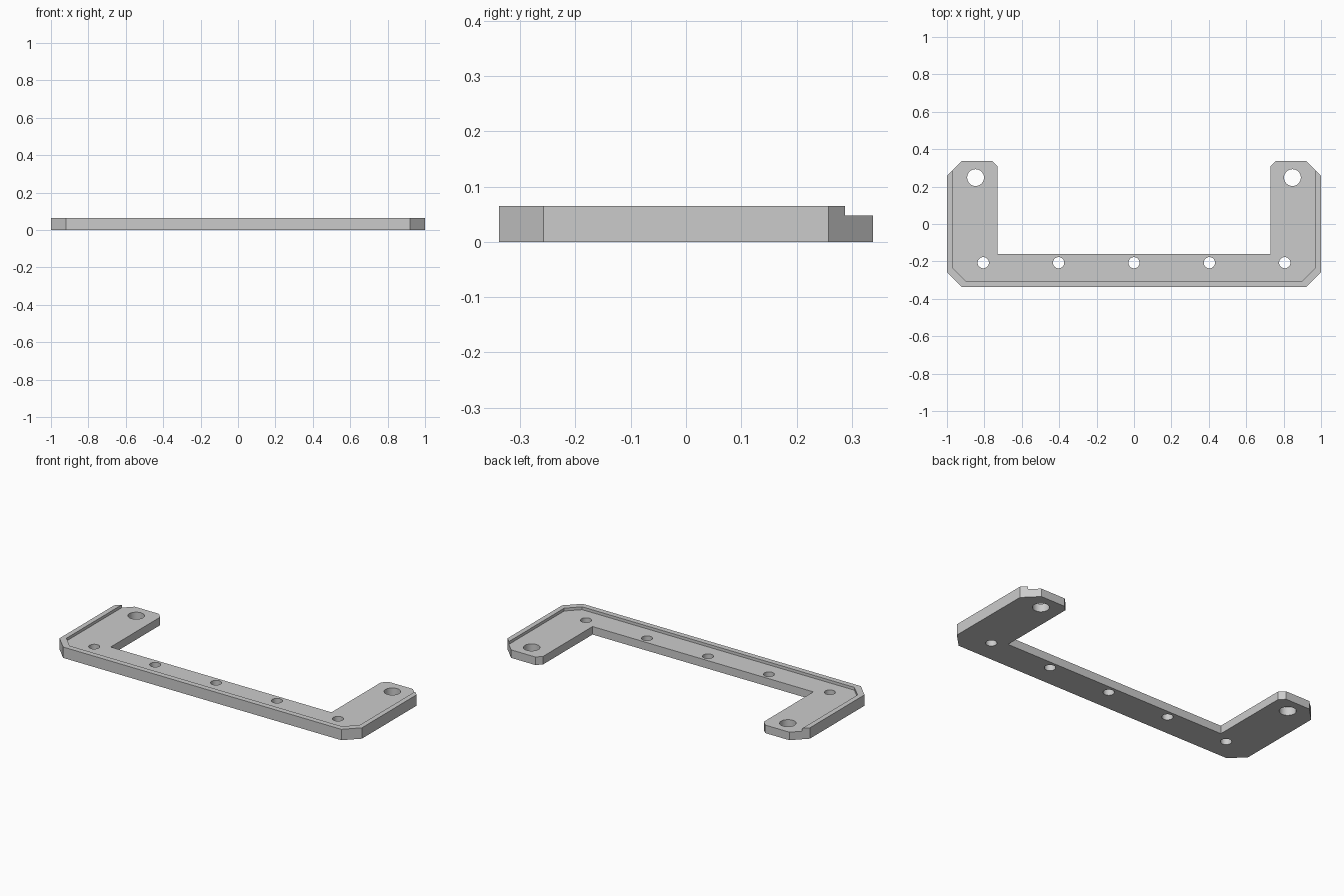
import bpy, bmesh
from mathutils import Matrix

cube = bpy.data.objects.get("Cube")
if cube:
    bpy.data.objects.remove(cube, do_unlink=True)

PLATE_TOP, RIM_TOP = 0.048, 0.065
HALF_Y = 0.338

grey = bpy.data.materials.new("light grey")
grey.use_nodes = True
grey.diffuse_color = (0.6, 0.6, 0.6, 1)
grey.node_tree.nodes["Principled BSDF"].inputs["Base Color"].default_value = (0.6, 0.6, 0.6, 1)


def make_object(name, bm):
    bmesh.ops.recalc_face_normals(bm, faces=bm.faces)
    mesh = bpy.data.meshes.new(name)
    bm.to_mesh(mesh)
    bm.free()
    mesh.materials.append(grey)
    obj = bpy.data.objects.new(name, mesh)
    bpy.context.collection.objects.link(obj)
    return obj


def mirrored_prism(name, half, z0, z1):
    """Extrude an outline given by its +x half, mirrored across x = 0."""
    outline = half + [(-x, y) for x, y in reversed(half)]
    bm = bmesh.new()
    face = bm.faces.new([bm.verts.new((x, y, z0)) for x, y in outline])
    top = bmesh.ops.extrude_face_region(bm, geom=[face])["geom"]
    verts = [v for v in top if isinstance(v, bmesh.types.BMVert)]
    bmesh.ops.translate(bm, verts=verts, vec=(0, 0, z1 - z0))
    return make_object(name, bm)


# U-shaped bracket with chamfered corners
bracket = mirrored_prism("bracket", [
    (0.92, -HALF_Y), (1, -0.258), (1, 0.258), (0.92, HALF_Y),
    (0.76, HALF_Y), (0.73, 0.308), (0.73, -0.16)], 0, RIM_TOP)

# Recess that leaves the raised rim along the outer edge
recess = mirrored_prism("recess_cutter", [
    (0.9, -0.305), (0.97, -0.235), (0.97, 0.5), (0.6, 0.5), (0.6, 0)],
    PLATE_TOP, 0.2)

# Screw holes along the front bar and larger holes at the arm ends
bm = bmesh.new()
holes = [(x, -0.207, 0.03) for x in (-0.806, -0.403, 0, 0.403, 0.806)]
holes += [(side * 0.847, 0.248, 0.045) for side in (-1, 1)]
for x, y, r in holes:
    bmesh.ops.create_cone(bm, cap_ends=True, segments=40, radius1=r, radius2=r,
                          depth=0.4, matrix=Matrix.Translation((x, y, 0)))
hole_cutter = make_object("hole_cutter", bm)

# Cut the bracket, then drop the cutters
for cutter in (recess, hole_cutter):
    cutter.hide_render = True
    mod = bracket.modifiers.new(cutter.name, "BOOLEAN")
    mod.operation = "DIFFERENCE"
    mod.solver = "EXACT"
    mod.object = cutter
bpy.context.view_layer.update()
graph = bpy.context.evaluated_depsgraph_get()
result = bpy.data.meshes.new_from_object(bracket.evaluated_get(graph))
bracket.modifiers.clear()
bracket.data = result
for cutter in (recess, hole_cutter):
    bpy.data.objects.remove(cutter, do_unlink=True)

# Smooth hole walls, sharp edges elsewhere
bpy.ops.object.select_all(action="DESELECT")
bracket.select_set(True)
bpy.context.view_layer.objects.active = bracket
bpy.ops.object.shade_smooth_by_angle(angle=0.5)
